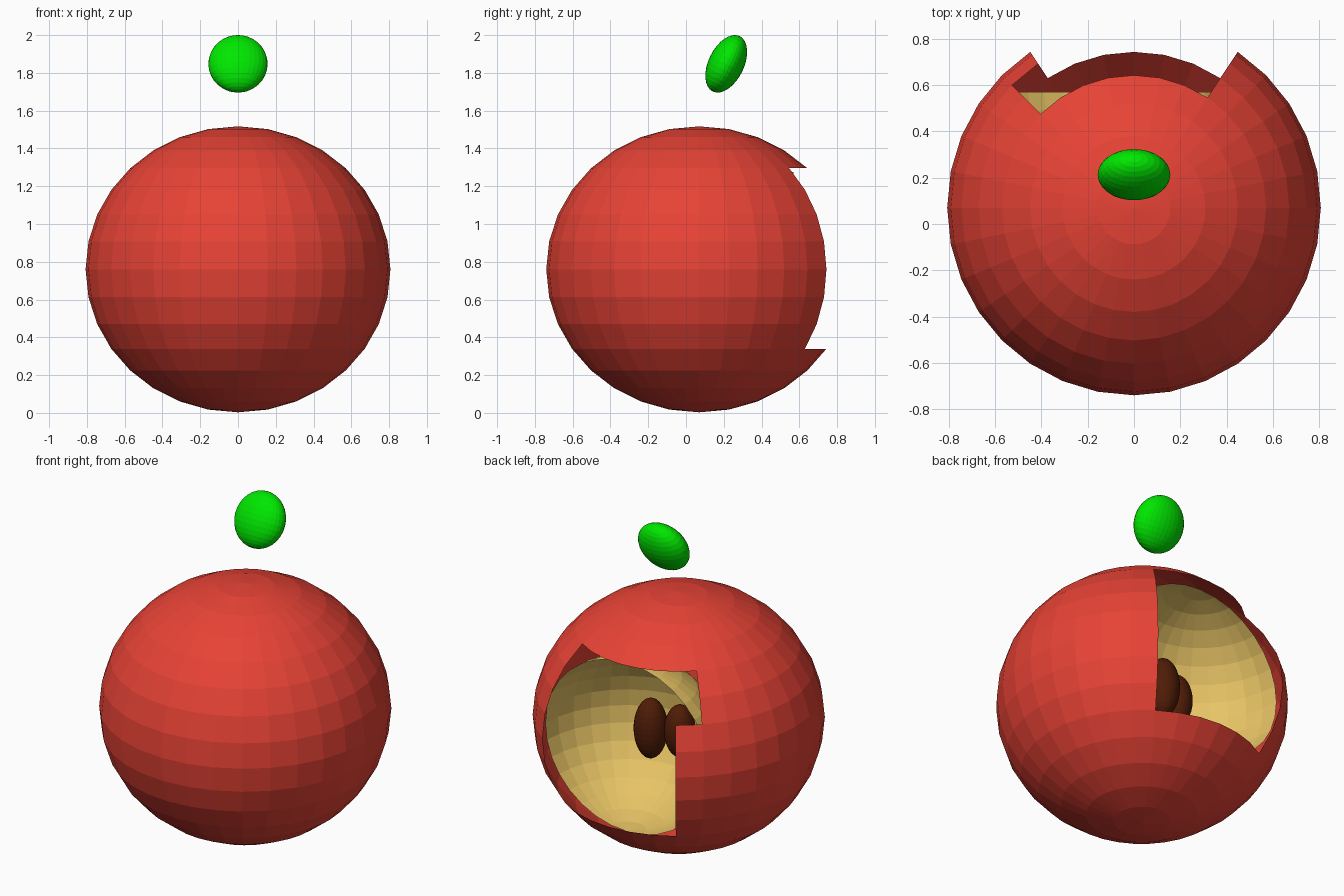
import bpy, bmesh, math
from mathutils import Matrix

if "Cube" in bpy.data.objects:
    bpy.data.objects.remove(bpy.data.objects["Cube"])

CENTRE = (0, 0.07, 0.76)
STEP = 11.25  # degrees per ring and per segment


def material(name, rgb):
    m = bpy.data.materials.new(name)
    m.diffuse_color = (*rgb, 1)
    m.use_nodes = True
    m.node_tree.nodes["Principled BSDF"].inputs["Base Color"].default_value = m.diffuse_color
    return m


RED = material("skin red", (0.80, 0.055, 0.036))
CREAM = material("flesh yellow", (0.80, 0.55, 0.13))
BROWN = material("seed brown", (0.08, 0.012, 0.002))
GREEN = material("leaf green", (0.0, 0.80, 0.0))


def ball(name, mat, centre, radii, tilt=0, windows=(), inward=False):
    """Faceted ellipsoid; windows are (low lat, high lat, low az, high az),
    with azimuth measured from the back (+y) towards +x."""
    bm = bmesh.new()
    bmesh.ops.create_uvsphere(bm, u_segments=32, v_segments=16, radius=1)
    doomed = []
    for f in bm.faces:
        c = f.calc_center_median()
        lat = math.degrees(math.atan2(c.z, math.hypot(c.x, c.y)))
        az = math.degrees(math.atan2(c.x, c.y))
        if any(a < lat < b and p < az < q for a, b, p, q in windows):
            doomed.append(f)
    bmesh.ops.delete(bm, geom=doomed, context='FACES')
    if inward:
        bmesh.ops.reverse_faces(bm, faces=bm.faces[:])
    bm.transform(Matrix.Translation(centre)
                 @ Matrix.Rotation(math.radians(tilt), 4, 'X')
                 @ Matrix.Diagonal((*radii, 1)))
    me = bpy.data.meshes.new(name)
    bm.to_mesh(me)
    bm.free()
    me.materials.append(mat)
    ob = bpy.data.objects.new(name, me)
    bpy.context.collection.objects.link(ob)
    return ob


# Skin with a bitten opening at the back, one step wider at its upper left
ball("skin", RED, CENTRE, (0.807, 0.81, 0.757), windows=[
    (-3 * STEP, 4 * STEP, -3 * STEP, 3 * STEP),
    (2 * STEP, 4 * STEP, -4 * STEP, -3 * STEP)])

# Flesh: a half-ball bowl set into the opening, open to the back
ball("flesh", CREAM, (0, 0.57, 0.76), (0.55, 0.55, 0.515), inward=True,
     windows=[(-90, 90, -90, 90)])

# Two seeds in the core
ball("seed_right", BROWN, (0.035, 0.29, 0.76), (0.095, 0.095, 0.18))
ball("seed_left", BROWN, (-0.118, 0.227, 0.76), (0.088, 0.088, 0.157))

# Floating tilted leaf
ball("leaf", GREEN, (0, 0.213, 1.848), (0.157, 0.094, 0.163), tilt=-26)
